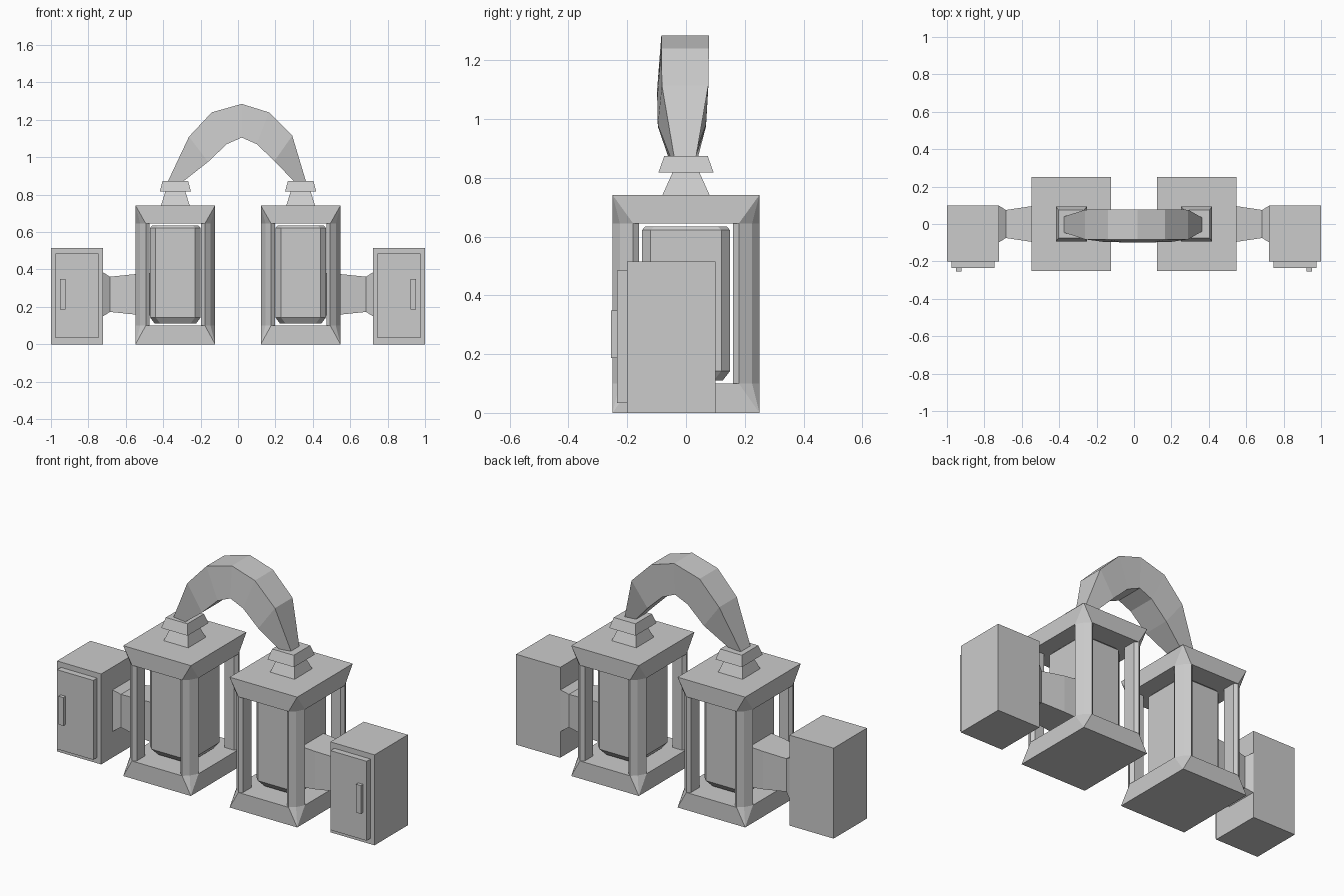
import bpy
import bmesh
import math

if "Cube" in bpy.data.objects:
    bpy.data.objects.remove(bpy.data.objects["Cube"], do_unlink=True)

GREY = (0.6, 0.6, 0.6, 1.0)
mat = bpy.data.materials.new("plain grey")
mat.use_nodes = True
mat.diffuse_color = GREY
mat.node_tree.nodes["Principled BSDF"].inputs["Base Color"].default_value = GREY


def finish(name, bm):
    bmesh.ops.recalc_face_normals(bm, faces=bm.faces)
    mesh = bpy.data.meshes.new(name)
    bm.to_mesh(mesh)
    bm.free()
    mesh.materials.append(mat)
    obj = bpy.data.objects.new(name, mesh)
    bpy.context.collection.objects.link(obj)
    return obj


def loft(name, rings):
    """Skin a list of equal rings of points and cap both ends."""
    bm = bmesh.new()
    loops = [[bm.verts.new(p) for p in ring] for ring in rings]
    n = len(loops[0])
    for a, b in zip(loops, loops[1:]):
        for i in range(n):
            j = (i + 1) % n
            bm.faces.new((a[i], a[j], b[j], b[i]))
    bm.faces.new(loops[0])
    bm.faces.new(loops[-1])
    return finish(name, bm)


def hull(name, points):
    bm = bmesh.new()
    for p in points:
        bm.verts.new(p)
    bmesh.ops.convex_hull(bm, input=bm.verts)
    bmesh.ops.dissolve_limit(bm, angle_limit=math.radians(1),
                             verts=bm.verts, edges=bm.edges)
    return finish(name, bm)


def rect(cx, cy, z, hx, hy):
    return [(cx + sx * hx, cy + sy * hy, z)
            for sx, sy in ((-1, -1), (1, -1), (1, 1), (-1, 1))]


def block(name, cx, cy, hx, hy, z0, z1):
    return loft(name, [rect(cx, cy, z0, hx, hy), rect(cx, cy, z1, hx, hy)])


def octagon(cx, z, hx, hy, cut):
    return [(cx + x, y, z) for x, y in (
        (cut - hx, -hy), (hx - cut, -hy), (hx, cut - hy), (hx, hy - cut),
        (hx - cut, hy), (cut - hx, hy), (-hx, hy - cut), (-hx, cut - hy))]


CX, HX, HY = 0.335, 0.213, 0.25
LOW, HIGH, TOP = 0.1, 0.645, 0.742
# Cut-in corner shared by the frame slabs and the posts, seen from the centre
CORNER = [(HX - 0.055, HY), (HX - 0.025, HY - 0.025), (HX, HY - 0.07)]
INNER = [(HX - 0.015, HY - 0.09), (HX - 0.075, HY - 0.09), (HX - 0.075, HY - 0.015)]

for side, label in ((1, "left"), (-1, "right")):
    cx = side * CX

    # Lantern frame: base, roof and four posts
    for part, outer, inner in (("base", 0, LOW), ("roof", TOP, HIGH)):
        cut = [(cx + sx * x, sy * y, inner)
               for sx in (-1, 1) for sy in (-1, 1) for x, y in CORNER]
        hull(f"{label}_frame_{part}", rect(cx, 0, outer, HX, HY) + cut)
    for sx in (-1, 1):
        for sy, end in ((-1, "front"), (1, "back")):
            where = "outer" if sx == side else "inner"
            loft(f"{label}_{end}_{where}_post",
                 [[(cx + sx * x, sy * y, z) for x, y in CORNER + INNER]
                  for z in (LOW, HIGH)])

    # Core hanging inside the frame
    loft(f"{label}_core", [octagon(cx, z, 0.135 - d, 0.15 - d, 0.03)
                           for z, d in ((0.11, 0.025), (0.143, 0),
                                        (0.622, 0), (0.635, 0.012))])

    # Stem and collar under the arch
    loft(f"{label}_stem", [rect(cx, 0, TOP, 0.077, 0.08), rect(cx, 0, 0.82, 0.052, 0.045)])
    loft(f"{label}_collar", [rect(cx, 0, 0.818, 0.083, 0.094), rect(cx, 0, 0.874, 0.068, 0.074)])

    # Side pipe, pinched before its flange
    loft(f"{label}_pipe", [
        [(side * x, sy * hy, 0.267 + sz * hz)
         for sy, sz in ((-1, -1), (1, -1), (1, 1), (-1, 1))]
        for x, hy, hz in ((0.465, 0.1, 0.115), (0.55, 0.095, 0.108),
                          (0.685, 0.075, 0.094), (0.725, 0.1, 0.12))])

    # Cabinet with door and handle
    block(f"{label}_cabinet", side * 0.861, -0.05, 0.139, 0.15, 0, 0.515)
    block(f"{label}_door", side * 0.861, -0.217, 0.114, 0.018, 0.033, 0.485)
    block(f"{label}_handle", side * 0.937, -0.243, 0.015, 0.012, 0.187, 0.348)

# Arch joining both lanterns: outer x, z, inner x, z, half width
ARCH = [(-0.38, 0.86, -0.30, 0.865, 0.04), (-0.262, 1.11, -0.16, 0.975, 0.078),
        (-0.14, 1.24, -0.06, 1.07, 0.08), (0.02, 1.285, 0.02, 1.105, 0.08),
        (0.165, 1.24, 0.10, 1.07, 0.08), (0.29, 1.115, 0.195, 0.98, 0.078),
        (0.365, 0.865, 0.30, 0.87, 0.035)]
loft("arch", [[(ox, -w - 0.004, oz), (ox, w - 0.002, oz),
               (ix, w - 0.01, iz), (ix, -w - 0.018, iz)]
              for ox, oz, ix, iz, w in ARCH])
